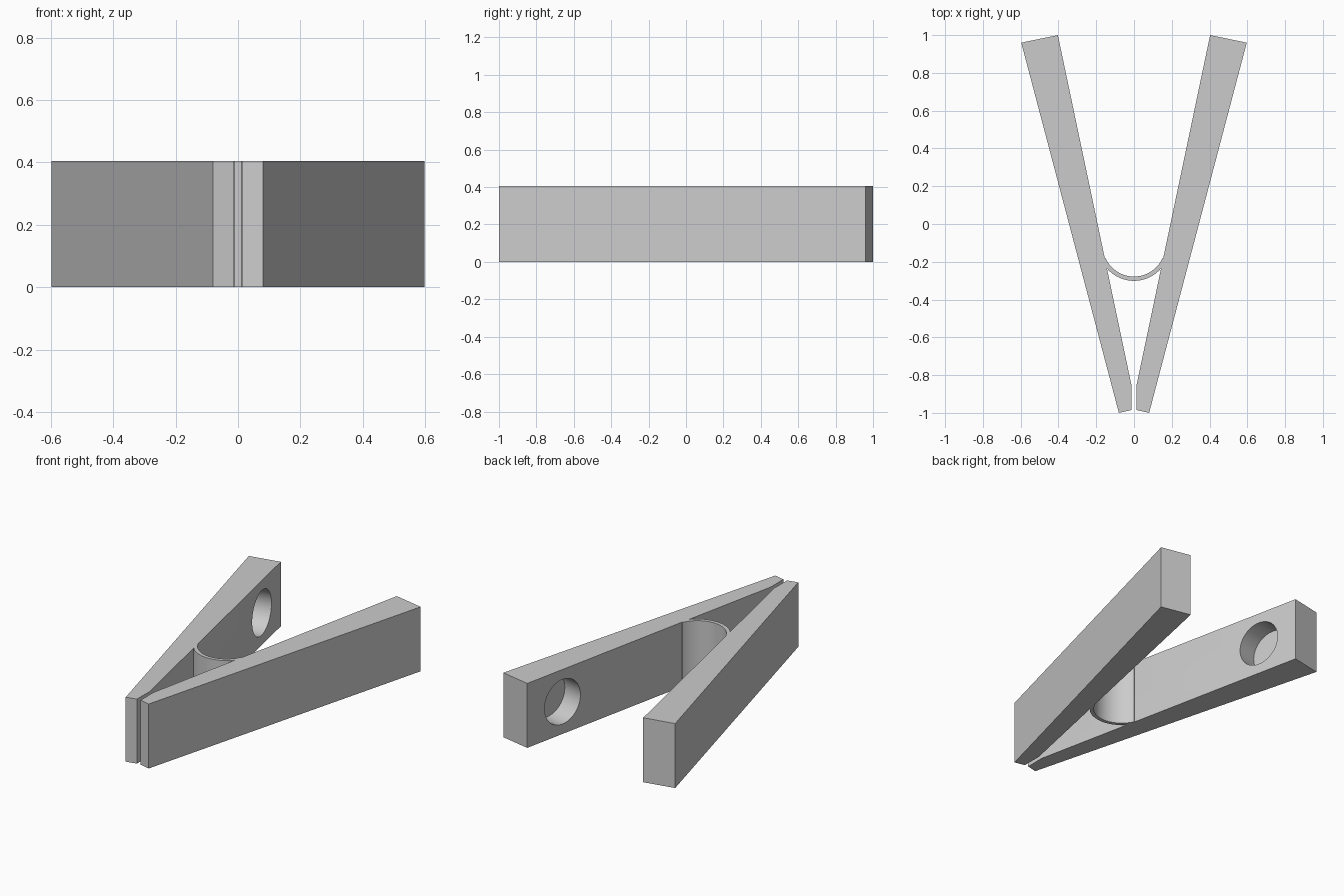
import bpy
import math
from mathutils import Vector

HEIGHT = 0.405

if "Cube" in bpy.data.objects:
    bpy.data.objects.remove(bpy.data.objects["Cube"], do_unlink=True)

grey = bpy.data.materials.new("light grey")
grey.use_nodes = True
colour = (0.6, 0.6, 0.6, 1)
grey.diffuse_color = colour
grey.node_tree.nodes["Principled BSDF"].inputs["Base Color"].default_value = colour


def extrude_outline(name, outline):
    """Upright prism over a counter-clockwise outline."""
    n = len(outline)
    verts = [(x, y, z) for z in (0, HEIGHT) for x, y in outline]
    faces = [tuple(reversed(range(n))), tuple(range(n, 2 * n))]
    faces += [(i, (i + 1) % n, (i + 1) % n + n, i + n) for i in range(n)]
    mesh = bpy.data.meshes.new(name)
    mesh.from_pydata(verts, [], faces)
    mesh.materials.append(grey)
    obj = bpy.data.objects.new(name, mesh)
    bpy.context.collection.objects.link(obj)
    return obj


def smooth(obj):
    bpy.ops.object.select_all(action="DESELECT")
    obj.select_set(True)
    bpy.context.view_layer.objects.active = obj
    bpy.ops.object.shade_smooth_by_angle(angle=math.radians(30))


# Tapered arms, each with a round blind recess in its inner face
back_inner = Vector((0.403, 1.0))
front_inner = Vector((0.012, -0.86))
along = (front_inner - back_inner).normalized()
inward = Vector((-along.y, along.x))      # from the inner face into the arm
recess_depth = 0.13

for side, name in ((1, "left_arm"), (-1, "right_arm")):
    outline = [(0.08, -1.0), (0.597, 0.96), back_inner, front_inner, (0.013, -0.985)]
    outline = [(side * x, y) for x, y in outline]
    if side < 0:
        outline.reverse()
    arm = extrude_outline(name, outline)

    centre = back_inner + along * 0.275
    axis = Vector((side * inward.x, inward.y, 0))
    bpy.ops.mesh.primitive_cylinder_add(
        vertices=48, radius=0.14, depth=recess_depth * 2,
        location=(side * centre.x, centre.y, HEIGHT / 2),
        rotation=axis.to_track_quat("Z", "Y").to_euler())
    cutter = bpy.context.object
    cutter.name = name + "_recess_cutter"
    cutter.data.materials.append(grey)

    cut = arm.modifiers.new("recess", "BOOLEAN")
    cut.operation = "DIFFERENCE"
    cut.solver = "EXACT"
    cut.object = cutter
    bpy.context.view_layer.objects.active = arm
    arm.select_set(True)
    bpy.ops.object.modifier_apply(modifier=cut.name)
    bpy.data.objects.remove(cutter, do_unlink=True)
    smooth(arm)

# Curved spring strip bridging the arms
STEPS = 32


def arc(radius, reach):
    angles = [math.radians(270 - reach + 2 * reach * i / STEPS) for i in range(STEPS + 1)]
    return [(radius * math.cos(a), -0.113 + radius * math.sin(a)) for a in angles]


strip = extrude_outline("spring_strip", arc(0.188, 66) + arc(0.165, 66)[::-1])
smooth(strip)
